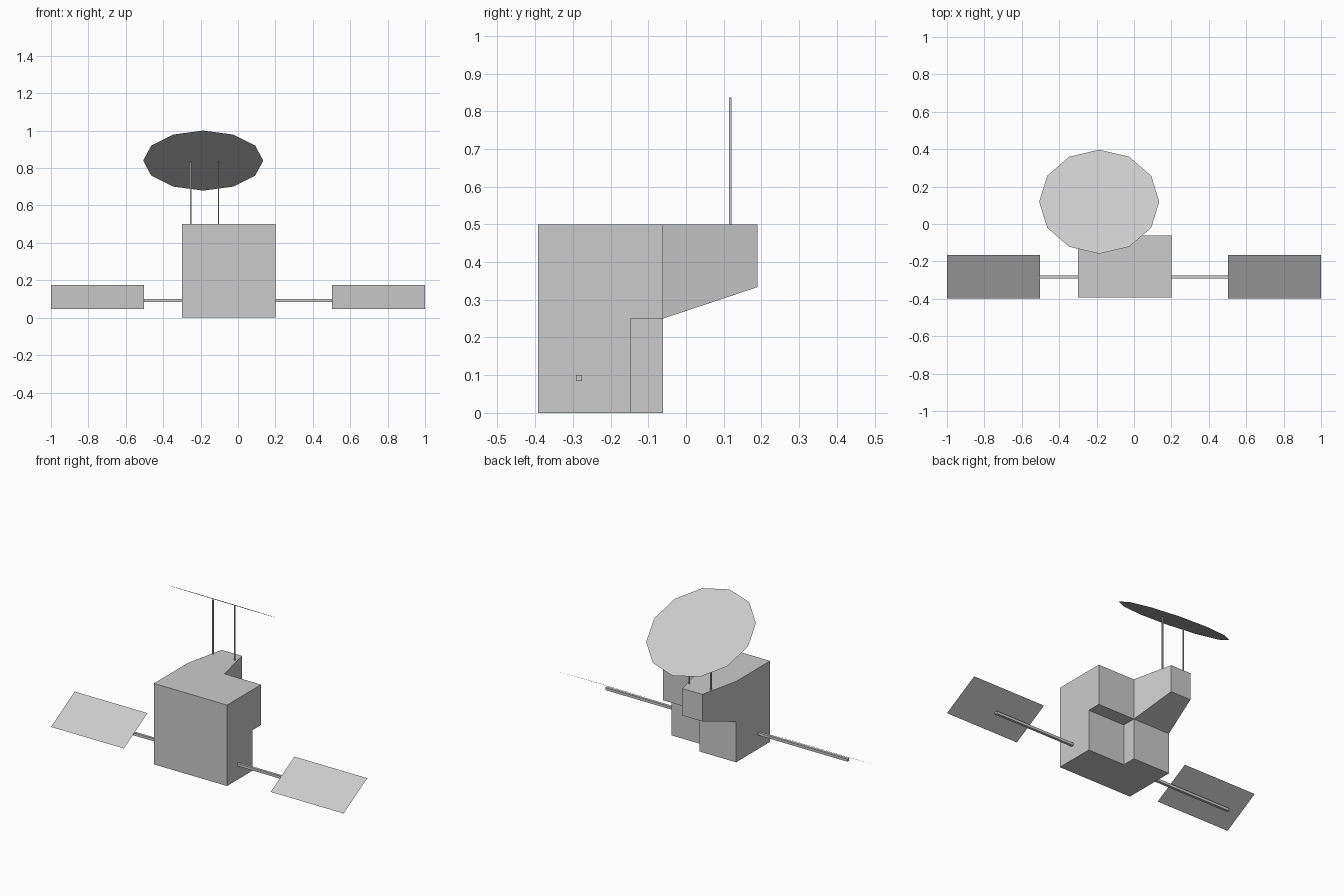
import bpy, bmesh
from math import radians, cos, sin
from mathutils import Vector, Matrix

if "Cube" in bpy.data.objects:
    bpy.data.objects.remove(bpy.data.objects["Cube"])

X0, XM, X1 = -0.30, -0.05, 0.20        # body left, middle, right
Y0, YN, Y1 = -0.392, -0.146, -0.061    # body front, notch, back
ZM, Z1 = 0.25, 0.50                    # body middle, top


def finish(bm, name, recalc=True):
    if recalc:
        bmesh.ops.recalc_face_normals(bm, faces=bm.faces)
    mesh = bpy.data.meshes.new(name)
    bm.to_mesh(mesh)
    bm.free()
    obj = bpy.data.objects.new(name, mesh)
    bpy.context.collection.objects.link(obj)
    return obj


def add_box(bm, lo, hi):
    lo, hi = Vector(lo), Vector(hi)
    mat = Matrix.Translation((lo + hi) / 2) @ Matrix.Diagonal((*(hi - lo), 1))
    bmesh.ops.create_cube(bm, size=1, matrix=mat)


def box(name, lo, hi):
    bm = bmesh.new()
    add_box(bm, lo, hi)
    return finish(bm, name)


# Body: box cut along three planes
bm = bmesh.new()
add_box(bm, (X0, Y0, 0), (X1, Y1, Z1))
for co, no in (((XM, 0, 0), (1, 0, 0)), ((0, YN, 0), (0, 1, 0)), ((0, 0, ZM), (0, 0, 1))):
    bmesh.ops.bisect_plane(bm, geom=bm.verts[:] + bm.edges[:] + bm.faces[:],
                           plane_co=co, plane_no=no)


def vert(*co):
    return min(bm.verts, key=lambda v: (v.co - Vector(co)).length)


# Notch in the lower right back corner
bmesh.ops.delete(bm, geom=[vert(X1, Y1, 0)], context='VERTS')
back, side, under = vert(XM, Y1, ZM), vert(X1, YN, ZM), vert(XM, YN, 0)
e_top, e_front, e_left = vert(X1, Y1, ZM), vert(X1, YN, 0), vert(XM, Y1, 0)
inner = bm.verts.new((XM, YN, ZM))
for a, b, c in ((back, e_top, side), (side, e_front, under), (under, e_left, back)):
    bm.faces.new((inner, a, b, c))

# Tapered block extruded from the upper left of the back
target = Vector(((X0 + XM) / 2, Y1, (ZM + Z1) / 2))
face = min(bm.faces, key=lambda f: (f.calc_center_median() - target).length)
new = bmesh.ops.extrude_discrete_faces(bm, faces=[face])['faces'][0]
for v in new.verts:
    v.co.x = target.x + (v.co.x - target.x) * 0.55
    v.co.y = 0.189
    v.co.z = Z1 - (Z1 - v.co.z) * 2 / 3
bmesh.ops.recalc_face_normals(bm, faces=bm.faces)
bmesh.ops.dissolve_limit(bm, angle_limit=radians(1), verts=bm.verts, edges=bm.edges)
finish(bm, "body")

# Panel arms
for name, xa, xb in (("left_panel_arm", -0.91, X0), ("right_panel_arm", X1, 0.745)):
    box(name, (xa, -0.292, 0.085), (xb, -0.276, 0.101))

# Tilted thin panels
for name, s in (("left_panel", -1), ("right_panel", 1)):
    bm = bmesh.new()
    xs = sorted((s * 0.502, s * 1.0))
    pts = ((xs[0], -0.397, 0.046), (xs[1], -0.397, 0.046),
           (xs[1], -0.166, 0.176), (xs[0], -0.166, 0.176))
    bm.faces.new([bm.verts.new(p) for p in pts])
    finish(bm, name, recalc=False)

# Dish posts
for name, x in (("left_dish_post", -0.253), ("right_dish_post", -0.104)):
    box(name, (x - 0.0035, 0.1135, Z1), (x + 0.0035, 0.1205, 0.836))

# Flat twelve-sided dish leaning to the back
bm = bmesh.new()
bmesh.ops.create_circle(bm, cap_ends=True, segments=12, radius=0.321,
                        matrix=Matrix.Translation((-0.186, 0.119, 0.84))
                        @ Matrix.Rotation(radians(-30), 4, 'X'))
finish(bm, "dish", recalc=False)
